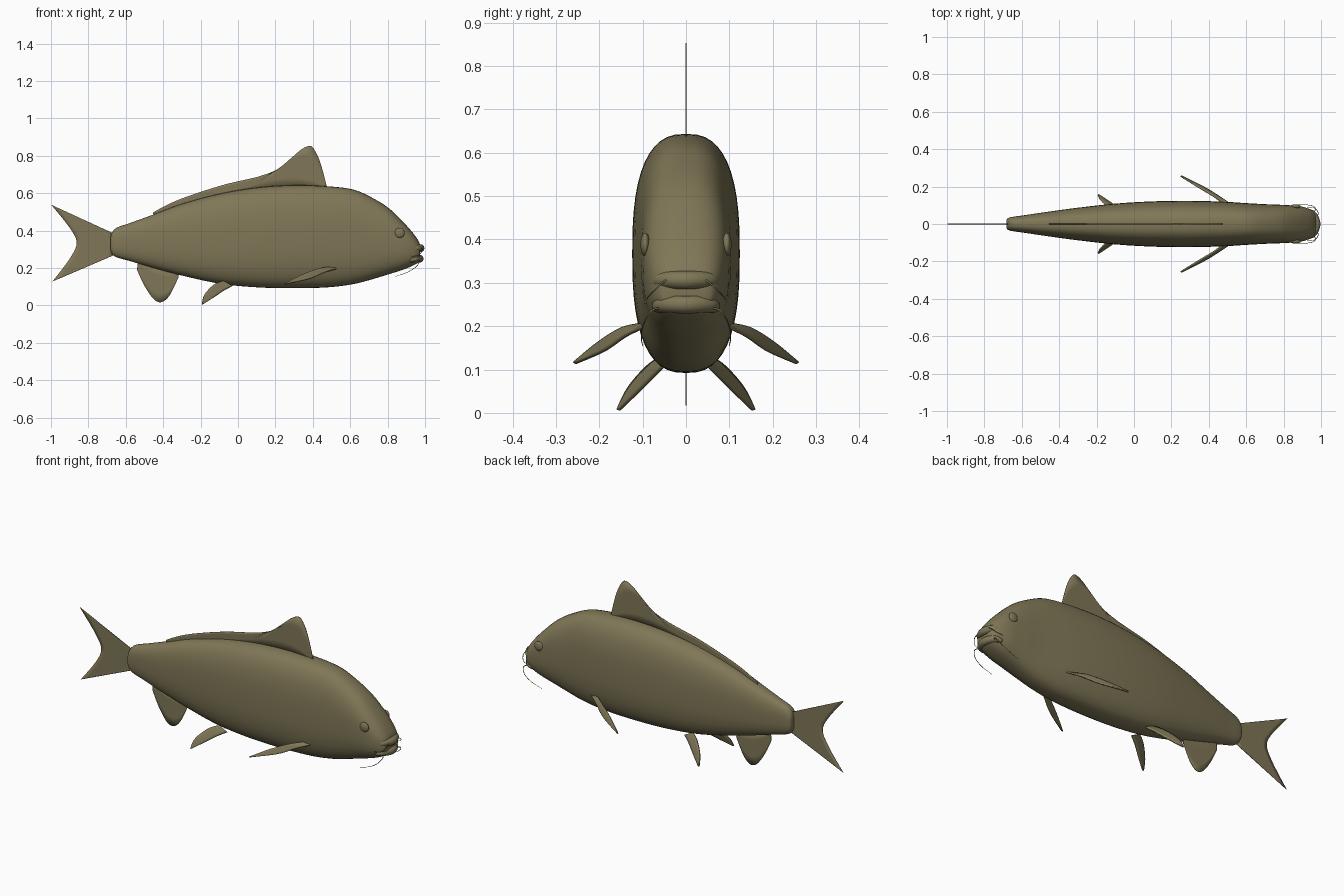
import bpy, bmesh, math
from mathutils import Vector, Matrix

cube = bpy.data.objects.get("Cube")
if cube:
    bpy.data.objects.remove(cube)

olive = bpy.data.materials.new("olive_scales")
olive.use_nodes = True
colour = (0.215, 0.185, 0.095, 1)
olive.diffuse_color = colour
olive.node_tree.nodes["Principled BSDF"].inputs["Base Color"].default_value = colour


def spline(points, steps):
    """Smooth curve through points of any dimension."""
    pts = [Vector(p) for p in points]
    out = []
    for i in range(len(pts) - 1):
        b, c = pts[i], pts[i + 1]
        a = pts[i - 1] if i else b
        d = pts[min(i + 2, len(pts) - 1)]
        for s in range(steps):
            t = s / steps
            out.append(b + (c - a) * (t / 2) + (a * 2 - b * 5 + c * 4 - d) * (t * t / 2)
                       + (b * 3 - a - c * 3 + d) * (t ** 3 / 2))
    return out + [pts[-1]]


def resample(points, count):
    """Evenly indexed points along a dense spline."""
    dense = spline(points, 24)
    return [dense[round(i * (len(dense) - 1) / count)] for i in range(count + 1)]


def finish(name, bm, mirror=False, thickness=0):
    bmesh.ops.recalc_face_normals(bm, faces=bm.faces)
    mesh = bpy.data.meshes.new(name)
    bm.to_mesh(mesh)
    bm.free()
    mesh.materials.append(olive)
    obj = bpy.data.objects.new(name, mesh)
    bpy.context.collection.objects.link(obj)
    bpy.ops.object.select_all(action="DESELECT")
    obj.select_set(True)
    bpy.context.view_layer.objects.active = obj
    bpy.ops.object.shade_smooth_by_angle(angle=math.radians(50))
    if thickness:
        solid = obj.modifiers.new("thickness", "SOLIDIFY")
        solid.thickness, solid.offset = thickness, 0
    if mirror:
        mod = obj.modifiers.new("other_side", "MIRROR")
        mod.use_axis = (False, True, False)
        mod.use_mirror_merge = False
    return obj


def fin(name, edge_a, edge_b, thickness, mirror=False, rows=4, count=36):
    """Sheet stretched between two smooth edges."""
    bm = bmesh.new()
    a, b = resample(edge_a, count), resample(edge_b, count)
    grid = [[bm.verts.new(p.lerp(q, r / rows)) for r in range(rows + 1)] for p, q in zip(a, b)]
    for u, v in zip(grid, grid[1:]):
        for r in range(rows):
            bm.faces.new((u[r], u[r + 1], v[r + 1], v[r]))
    bmesh.ops.remove_doubles(bm, verts=bm.verts, dist=0.0005)
    return finish(name, bm, mirror, thickness)


def flat(points):
    return [(x, 0, z) for x, z in points]


def tube(name, paths, radius, taper):
    """Round strands along smooth paths."""
    curve = bpy.data.curves.new(name, "CURVE")
    curve.dimensions = "3D"
    curve.bevel_depth = radius
    curve.bevel_resolution = 4
    curve.use_fill_caps = True
    for path in paths:
        pts = spline(path, 8)
        strand = curve.splines.new("POLY")
        strand.points.add(len(pts) - 1)
        for i, p in enumerate(pts):
            strand.points[i].co = (*p, 1)
            strand.points[i].radius = taper(i / (len(pts) - 1))
        strand.use_smooth = True
    curve.materials.append(olive)
    obj = bpy.data.objects.new(name, curve)
    bpy.context.collection.objects.link(obj)


def both_sides(path):
    return [path, [(x, -y, z) for x, y, z in path]]


# Body: stations of x, top, bottom, half width, lofted with rounded sections
stations = [(-0.683, 0.35, 0.315, 0.015), (-0.676, 0.385, 0.28, 0.03),
            (-0.65, 0.415, 0.258, 0.038), (-0.58, 0.44, 0.238, 0.048),
            (-0.45, 0.487, 0.2, 0.067), (-0.3, 0.543, 0.16, 0.087),
            (-0.1, 0.597, 0.117, 0.109), (0.1, 0.63, 0.097, 0.121),
            (0.3, 0.643, 0.092, 0.124), (0.48, 0.637, 0.097, 0.119),
            (0.61, 0.621, 0.113, 0.111), (0.7, 0.585, 0.135, 0.106),
            (0.8, 0.525, 0.165, 0.102), (0.88, 0.45, 0.19, 0.096),
            (0.935, 0.388, 0.213, 0.082), (0.965, 0.345, 0.23, 0.064),
            (0.974, 0.32, 0.245, 0.046)]
bm = bmesh.new()
SIDES = 48
rings = []
for x, top, bottom, half in resample([Vector(s) for s in stations], 96):
    ring = []
    for k in range(SIDES):
        ang = 2 * math.pi * k / SIDES
        c, s = math.cos(ang), math.sin(ang)
        y = math.copysign(abs(c) ** (2 / 2.6), c) * half
        z = math.copysign(abs(s) ** (2 / 2.6), s) * (top - bottom) / 2
        ring.append(bm.verts.new((x, y, (top + bottom) / 2 + z)))
    rings.append(ring)
for u, v in zip(rings, rings[1:]):
    for k in range(SIDES):
        n = (k + 1) % SIDES
        bm.faces.new((u[k], u[n], v[n], v[k]))
bm.faces.new(rings[0])
bm.faces.new(rings[-1])
finish("body", bm)

# Lips: curved tubes around the snout with a mouth gap between
for name, front, z, r in (("upper_lip", 0.976, 0.306, 0.021), ("lower_lip", 0.971, 0.25, 0.021)):
    half_arc = [(front - 0.055, 0.068, z - 0.008), (front - 0.02, 0.052, z)]
    arc = half_arc + [(front, 0, z)] + [(x, -y, h) for x, y, h in reversed(half_arc)]
    tube(name, [arc], r, lambda t: 0.4 + 0.6 * math.sin(math.pi * t) ** 0.6)

# Barbels
tube("upper_barbels", both_sides([(0.975, 0.036, 0.313), (0.985, 0.06, 0.295),
                                  (0.965, 0.085, 0.27), (0.925, 0.09, 0.262)]),
     0.0025, lambda t: 1 - 0.7 * t)
tube("lower_barbels", both_sides([(0.955, 0.055, 0.243), (0.97, 0.08, 0.235),
                                  (0.95, 0.098, 0.205), (0.9, 0.103, 0.175), (0.84, 0.1, 0.155)]),
     0.0025, lambda t: 1 - 0.7 * t)

# Eyes and nostrils
def bead(name, place, size):
    bm = bmesh.new()
    place = Matrix.Translation(place) @ Matrix.Diagonal((*size, 1))
    bmesh.ops.create_uvsphere(bm, u_segments=24, v_segments=12, radius=1, matrix=place)
    finish(name, bm, mirror=True)

bead("eyes", (0.864, 0.094, 0.388), (0.027, 0.011, 0.027))
bead("front_nostrils", (0.937, 0.046, 0.357), (0.004, 0.003, 0.004))
bead("rear_nostrils", (0.916, 0.05, 0.388), (0.004, 0.003, 0.004))

# Dorsal fin
fin("dorsal_fin",
    flat([(-0.455, 0.497), (-0.36, 0.547), (-0.25, 0.59), (-0.07, 0.647), (0.13, 0.695), (0.25, 0.75),
          (0.32, 0.82), (0.375, 0.852), (0.405, 0.838), (0.44, 0.765), (0.476, 0.63)]),
    flat([(-0.45, 0.475), (-0.3, 0.53), (-0.1, 0.585), (0.1, 0.615), (0.3, 0.63), (0.47, 0.625)]), 0.003)

# Tail fin
fin("tail_fin", flat([(-0.665, 0.268), (-0.665, 0.335), (-0.665, 0.385)]),
    flat([(-0.992, 0.128), (-0.9, 0.25), (-0.863, 0.335), (-0.9, 0.415), (-0.998, 0.538)]), 0.003, rows=8)

# Anal fin
fin("anal_fin", flat([(-0.535, 0.235), (-0.43, 0.21), (-0.32, 0.175)]),
    flat([(-0.54, 0.19), (-0.5, 0.105), (-0.45, 0.033), (-0.408, 0.018), (-0.365, 0.055), (-0.318, 0.15)]), 0.003)

# Paired fins
fin("pelvic_fins",
    [(-0.08, 0.05, 0.13), (-0.13, 0.085, 0.11), (-0.178, 0.13, 0.06), (-0.192, 0.157, 0.008)],
    [(-0.03, 0.055, 0.105), (-0.075, 0.08, 0.08), (-0.13, 0.117, 0.043), (-0.188, 0.155, 0.006)],
    0.008, mirror=True)
fin("pectoral_fins",
    [(0.5, 0.09, 0.205), (0.43, 0.145, 0.196), (0.34, 0.2, 0.163), (0.25, 0.256, 0.117)],
    [(0.535, 0.095, 0.2), (0.465, 0.14, 0.177), (0.385, 0.19, 0.143), (0.253, 0.257, 0.114)],
    0.008, mirror=True)
